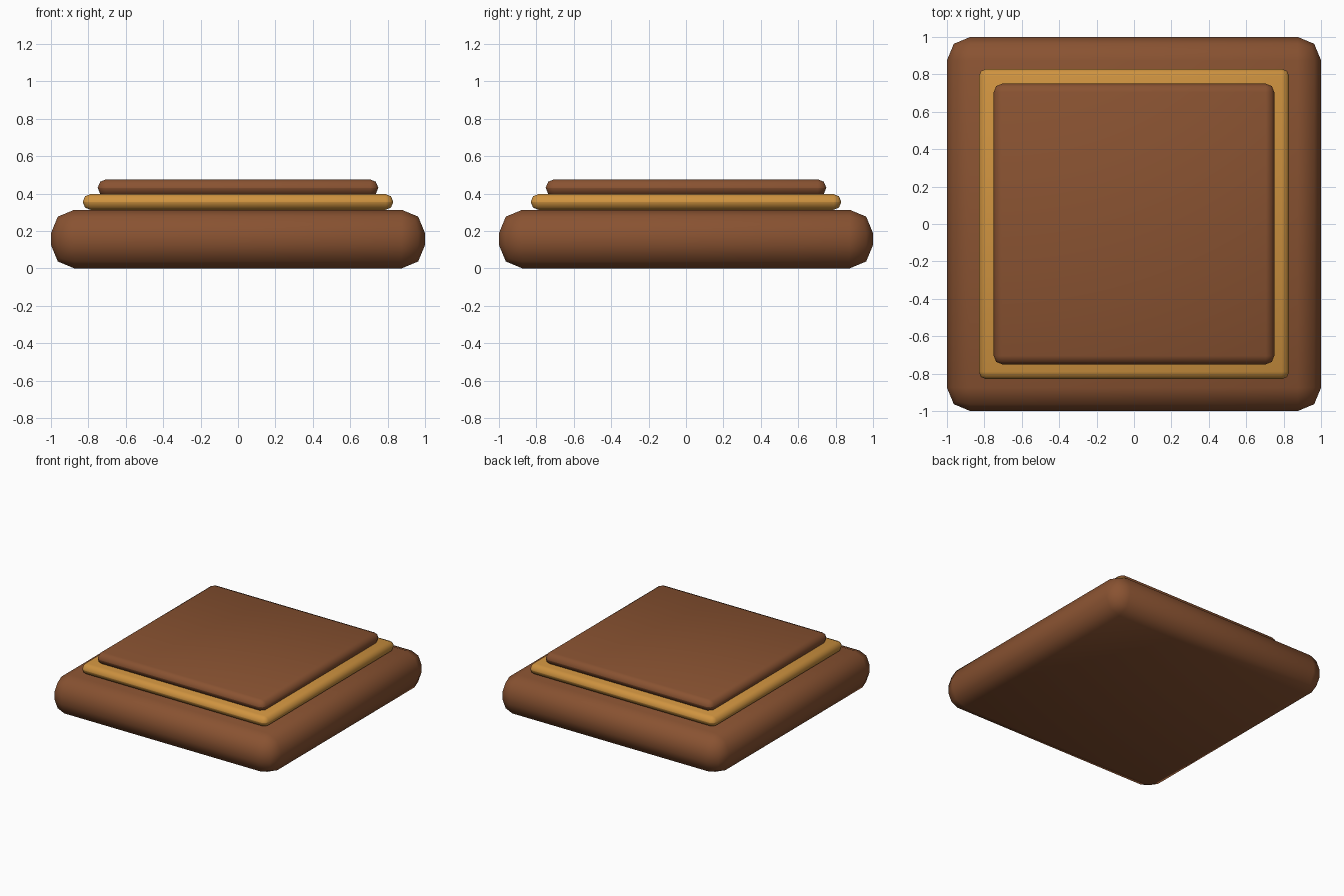
import bpy, math

if "Cube" in bpy.data.objects:
    bpy.data.objects.remove(bpy.data.objects["Cube"])

def material(name, color):
    m = bpy.data.materials.new(name)
    m.diffuse_color = (*color, 1)
    m.use_nodes = True
    m.node_tree.nodes["Principled BSDF"].inputs["Base Color"].default_value = m.diffuse_color
    return m

wood = material("brown_wood", (0.25, 0.085, 0.031))
gold = material("gold_trim", (0.62, 0.29, 0.05))

def slab(name, half, z0, z1, bevel, mat):
    # Square slab with all edges rounded in two segments
    bpy.ops.mesh.primitive_cube_add(size=1, location=(0, 0, (z0 + z1) / 2))
    ob = bpy.context.object
    ob.name = name
    ob.scale = (2 * half, 2 * half, z1 - z0)
    bpy.ops.object.transform_apply(location=False, rotation=False, scale=True)
    mod = ob.modifiers.new("rounding", 'BEVEL')
    mod.width = bevel
    mod.segments = 2
    mod.limit_method = 'NONE'
    bpy.ops.object.modifier_apply(modifier=mod.name)
    ob.data.materials.append(mat)
    bpy.ops.object.shade_smooth_by_angle(angle=math.radians(50))
    return ob

# Base, inlaid trim and top plate, stacked
slab("base", 1.0, 0.0, 0.313, 0.125, wood)
slab("trim_layer", 0.83, 0.313, 0.397, 0.041, gold)
slab("top_plate", 0.75, 0.385, 0.476, 0.045, wood)
